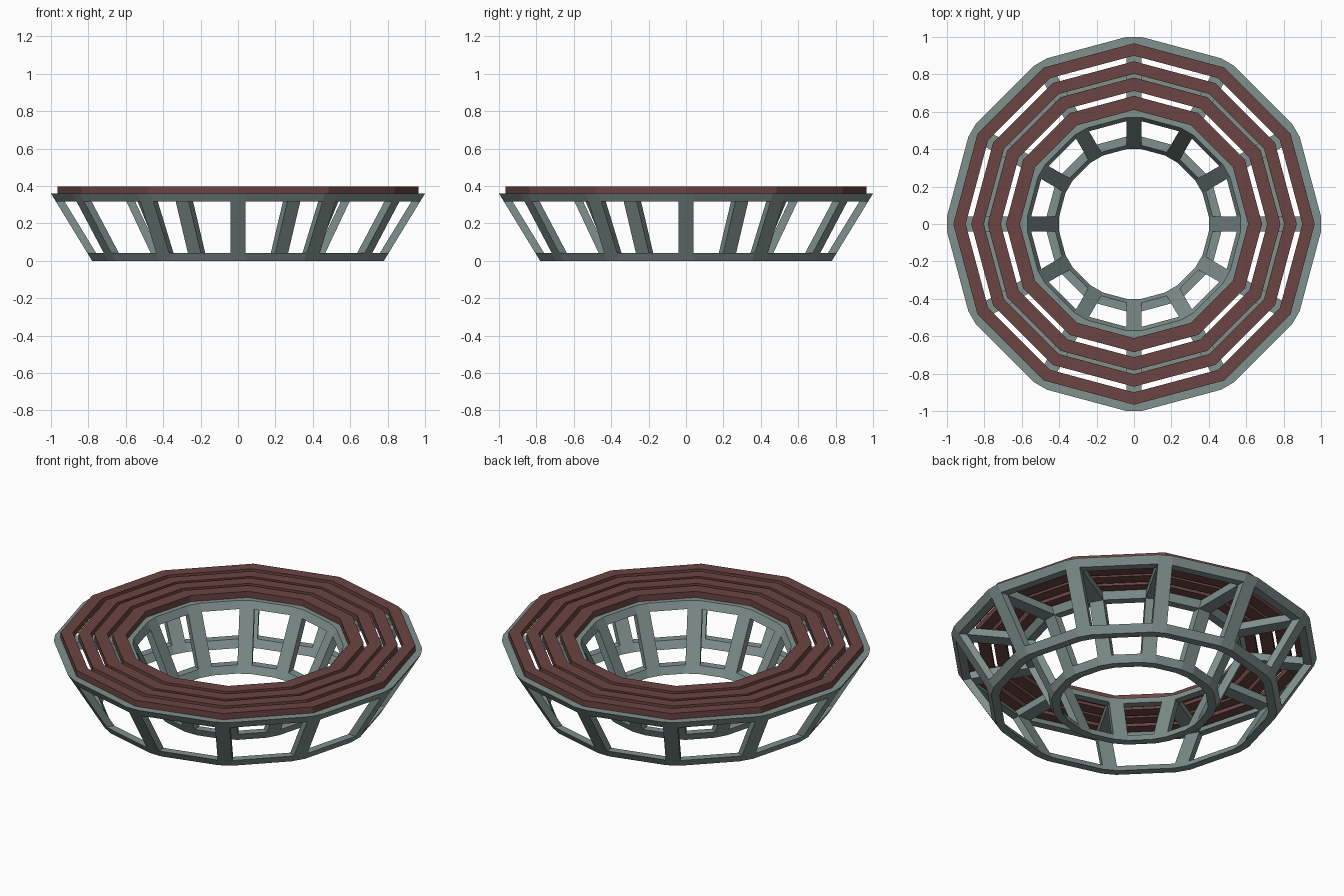
import bpy, bmesh, math

if "Cube" in bpy.data.objects:
    bpy.data.objects.remove(bpy.data.objects["Cube"])

N = 12          # sides of the bench
HW = 0.04       # half width of each leg
H = 0.36        # frame height
BAR = 0.043     # rail height
DEPTH = 0.047   # radial depth of legs and rails


def material(name, col):
    m = bpy.data.materials.new(name)
    m.diffuse_color = (*col, 1)
    m.use_nodes = True
    m.node_tree.nodes["Principled BSDF"].inputs["Base Color"].default_value = m.diffuse_color
    return m


metal = material("grey green metal", (0.215, 0.285, 0.27))
wood = material("red brown wood", (0.145, 0.058, 0.055))


def finish(bm, name, mat):
    bmesh.ops.recalc_face_normals(bm, faces=bm.faces)
    me = bpy.data.meshes.new(name)
    bm.to_mesh(me)
    bm.free()
    me.materials.append(mat)
    bpy.context.collection.objects.link(bpy.data.objects.new(name, me))


def turn(r, t, z, k):
    a = 2 * math.pi * k / N
    return (r * math.cos(a) - t * math.sin(a), r * math.sin(a) + t * math.cos(a), z)


def ring(name, profile, mat, hw=0.0):
    """Sweep an (r, z) profile round the bench; hw leaves a flat at each leg."""
    bm = bmesh.new()
    loops = []
    for k in range(N):
        for t in ([-hw, hw] if hw else [0]):
            loops.append([bm.verts.new(turn(r, t, z, k)) for r, z in profile])
    n = len(profile)
    for i, a in enumerate(loops):
        b = loops[(i + 1) % len(loops)]
        for j in range(n):
            bm.faces.new((a[j], a[(j + 1) % n], b[(j + 1) % n], b[j]))
    finish(bm, name, mat)


def bars(name, profile, mat):
    """One straight bar per corner, extruded across the leg width."""
    bm = bmesh.new()
    n = len(profile)
    for k in range(N):
        a = [bm.verts.new(turn(r, -HW, z, k)) for r, z in profile]
        b = [bm.verts.new(turn(r, HW, z, k)) for r, z in profile]
        bm.faces.new(a)
        bm.faces.new(b[::-1])
        for j in range(n):
            bm.faces.new((a[j], b[j], b[(j + 1) % n], a[(j + 1) % n]))
    finish(bm, name, mat)


def slanted(r_of_z, z0, z1, depth):
    return [(r_of_z(z0), z0), (r_of_z(z0) + depth, z0),
            (r_of_z(z1) + depth, z1), (r_of_z(z1), z1)]


def inner(z):
    return 0.40 + 0.17 * z / H


def outer(z):
    return 0.78 + 0.22 * z / H


# Legs and rails, inner and outer
for label, f, d in (("inner", inner, DEPTH), ("outer", outer, -DEPTH)):
    ring(label + "_bottom_rail", slanted(f, 0, BAR, d), metal, HW)
    ring(label + "_top_rail", slanted(f, H - BAR, H, d), metal, HW)
    bars(label + "_legs", slanted(f, BAR, H - BAR, d), metal)

# Radial seat supports between the top rails
zb = H - BAR
bars("seat_supports", [(inner(zb) + DEPTH, zb), (outer(zb) - DEPTH, zb),
                       (outer(H) - DEPTH, H), (inner(H) + DEPTH, H)], metal)

# Seat slats
for i, (r0, r1) in enumerate([(0.61, 0.685), (0.712, 0.783), (0.803, 0.87), (0.90, 0.966)]):
    ring(f"seat_slat_{i + 1}", [(r0, H), (r1, H), (r1, 0.397), (r0, 0.397)], wood)
